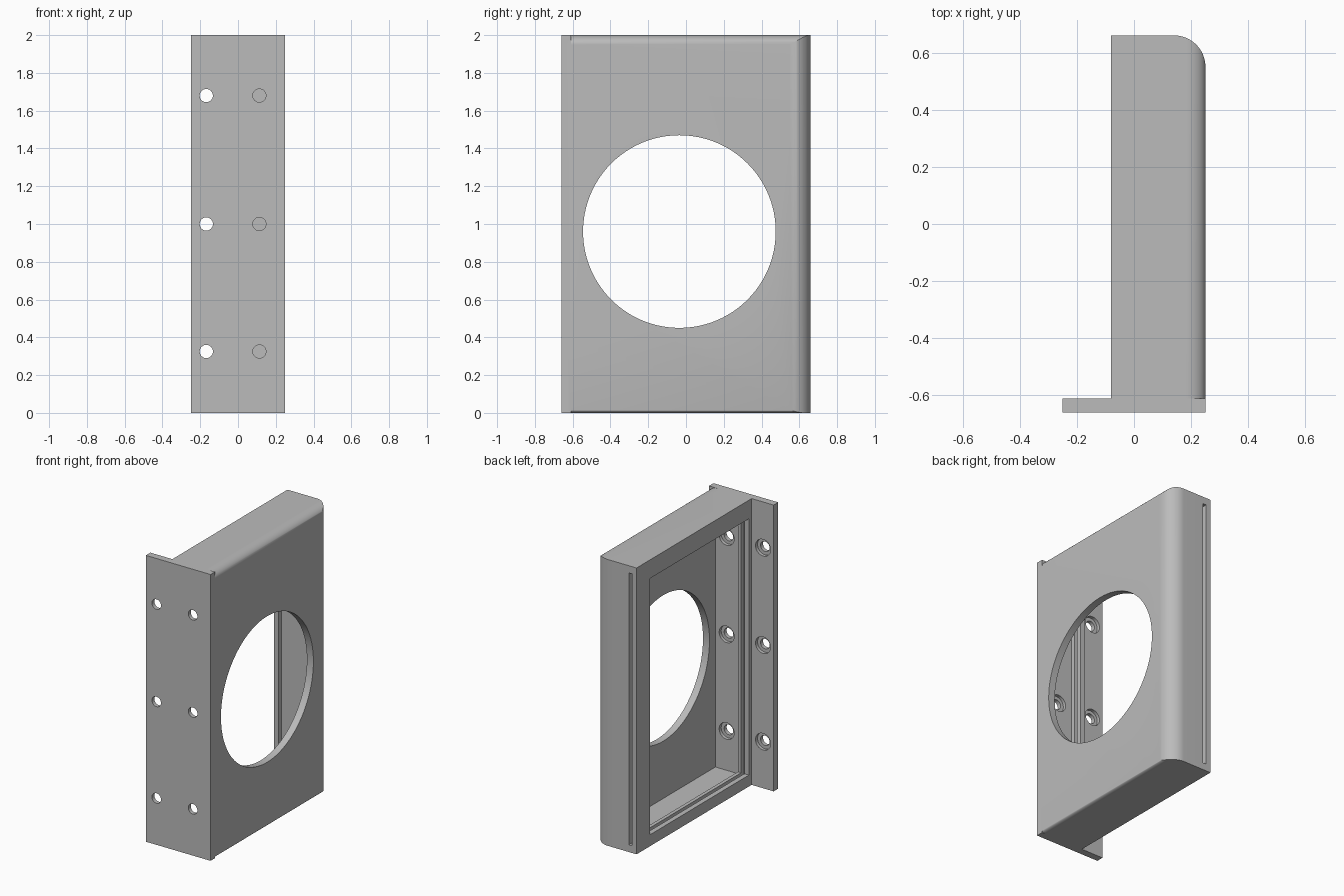
import bpy, bmesh, math
from mathutils import Matrix, Vector

if "Cube" in bpy.data.objects:
    bpy.data.objects.remove(bpy.data.objects["Cube"], do_unlink=True)

grey = bpy.data.materials.new("plain grey")
grey.use_nodes = True
grey.diffuse_color = (0.5, 0.5, 0.5, 1)
grey.node_tree.nodes["Principled BSDF"].inputs["Base Color"].default_value = (0.5, 0.5, 0.5, 1)


def finish(name, bm):
    bmesh.ops.recalc_face_normals(bm, faces=bm.faces)
    mesh = bpy.data.meshes.new(name)
    bm.to_mesh(mesh)
    bm.free()
    mesh.materials.append(grey)
    ob = bpy.data.objects.new(name, mesh)
    bpy.context.collection.objects.link(ob)
    return ob


def box(name, x, y, z):
    bm = bmesh.new()
    bmesh.ops.create_cube(bm, size=1)
    for v in bm.verts:
        v.co = [a[0] + (c + 0.5) * (a[1] - a[0]) for c, a in zip(v.co, (x, y, z))]
    return finish(name, bm)


def prism(name, start, step, points):
    bm = bmesh.new()
    face = bm.faces.new([bm.verts.new(Vector(p) + Vector(start)) for p in points])
    new = bmesh.ops.extrude_face_region(bm, geom=[face], use_keep_orig=True)["geom"]
    bmesh.ops.translate(bm, vec=step, verts=[v for v in new if isinstance(v, bmesh.types.BMVert)])
    return finish(name, bm)


def cylinder(name, centre, radius, depth, axis, sides):
    bm = bmesh.new()
    turn = Matrix.Rotation(math.pi / 2, 4, "Y" if axis == "X" else "X")
    bmesh.ops.create_cone(bm, cap_ends=True, segments=sides, radius1=radius, radius2=radius,
                          depth=depth, matrix=Matrix.Translation(centre) @ turn)
    return finish(name, bm)


def arc(cx, cy, rx, ry, a0, a1, n=16):
    angles = [math.radians(a0 + (a1 - a0) * i / n) for i in range(n + 1)]
    return [(cx + rx * math.cos(a), cy + ry * math.sin(a)) for a in angles]


def combine(target, tool, operation="DIFFERENCE"):
    tool.hide_render = True
    mod = target.modifiers.new("cut", "BOOLEAN")
    mod.operation, mod.solver, mod.object = operation, "EXACT", tool
    bpy.context.view_layer.objects.active = target
    bpy.ops.object.modifier_apply(modifier=mod.name)
    bpy.data.objects.remove(tool, do_unlink=True)


# Housing: plan outline crossed with the rounded end section
plan = [(-0.08, 0.66), (-0.08, -0.63), (0.25, -0.63)] + arc(0.14, 0.55, 0.11, 0.11, 0, 90)
housing = prism("housing", (0, 0, 0), (0, 0, 2), [(x, y, 0) for x, y in plan])
section = ([(-0.4, 0)] + arc(0.22, 0.015, 0.03, 0.015, -90, 0, 6)
           + arc(0.18, 1.95, 0.07, 0.05, 0, 90) + [(-0.4, 2)])
rounding = prism("rounding", (0, -1, 0), (0, 2, 0), [(x, 0, z) for x, z in section])
combine(housing, rounding, "INTERSECT")

# Cavity, sliding panel slot and large round opening
combine(housing, box("cavity", (-0.3, 0.2), (-0.61, 0.51), (0.05, 1.87)))
combine(housing, box("slot", (-0.045, -0.02), (-0.61, 0.9), (0.05, 1.95)))
combine(housing, cylinder("opening", (0.22, -0.035, 0.96), 0.51, 0.2, "X", 96))

# Mounting flange joined to the housing
combine(housing, box("flange", (-0.25, 0.25), (-0.66, -0.61), (0, 2)), "UNION")

# Counterbored screw holes
for x in (-0.168, 0.113):
    for z in (0.325, 1.0, 1.68):
        combine(housing, cylinder("screw_hole", (x, -0.635, z), 0.035, 0.1, "Y", 32))
        combine(housing, cylinder("counterbore", (x, -0.61, z), 0.058, 0.045, "Y", 32))

# Guide ribs on either side of the panel slot
for side, span in (("outer", (-0.08, -0.045)), ("inner", (-0.02, 0.005))):
    box(side + "_front_rib", span, (-0.612, -0.58), (0.048, 1.872))
    box(side + "_bottom_rib", span, (-0.612, 0.512), (0.048, 0.08))

# Smooth curved faces, keep edges crisp
bpy.context.view_layer.update()
bpy.ops.object.select_all(action="DESELECT")
housing.select_set(True)
bpy.context.view_layer.objects.active = housing
bpy.ops.object.shade_smooth_by_angle(angle=math.radians(30))
